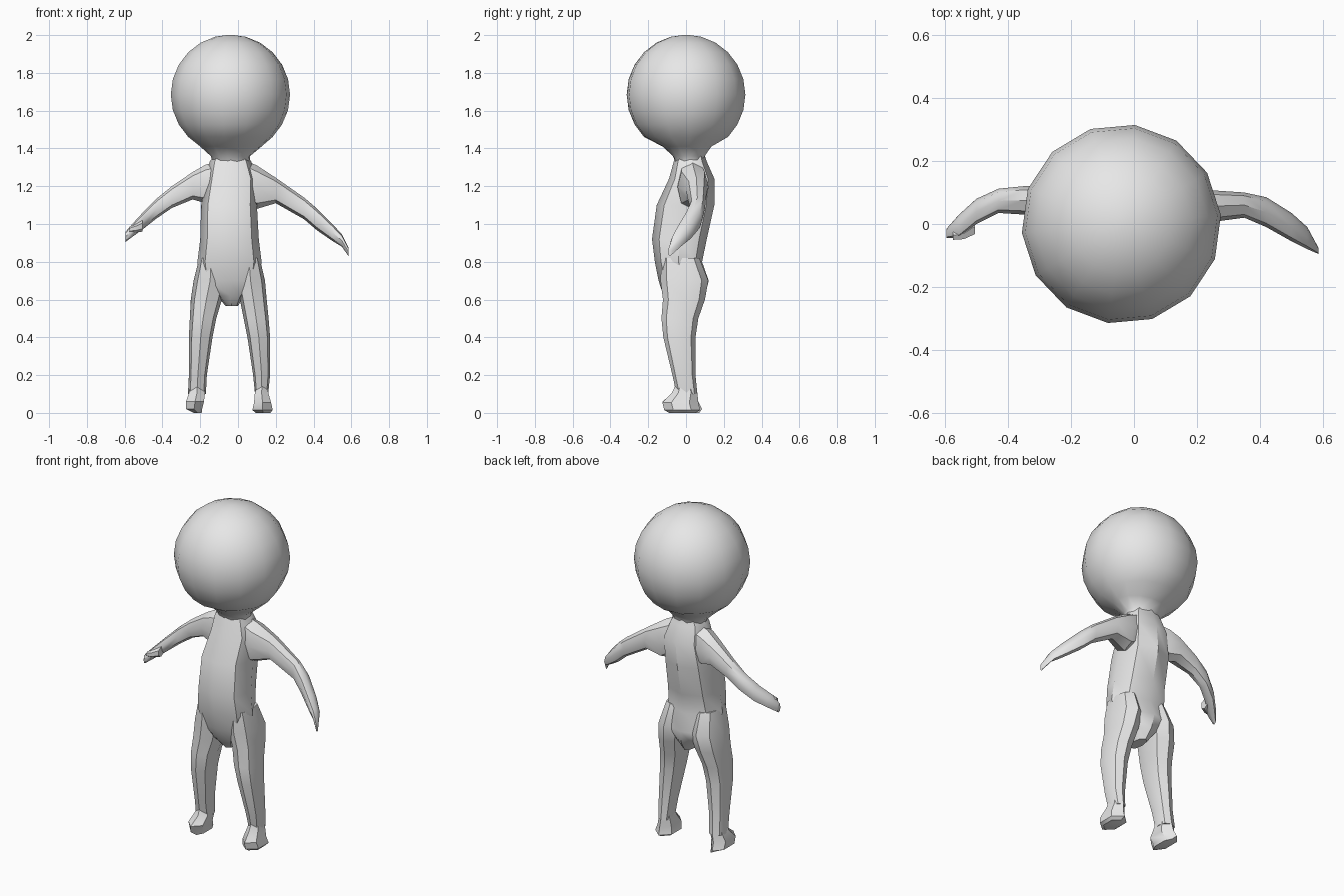
import bpy, bmesh, math

grey = bpy.data.materials.new("plain grey")
grey.diffuse_color = (0.8, 0.8, 0.8, 1)

# Unit cross-sections
BLOCK = [(0, -1), (.76, -.74), (1, 0), (.74, .72), (0, 1), (-.74, .72), (-1, 0), (-.76, -.74)]
SLIM = [(0, -1), (.9, -.5), (.9, .5), (0, 1), (-.9, .5), (-.9, -.5)]
ROUND = [(math.cos(math.tau * (i + .2) / 14), math.sin(math.tau * (i + .2) / 14)) for i in range(14)]


def loft(name, sections, shape, axis="z", angle=40):
    """Skin rings given as (position, low a, high a, low b, high b) along an axis."""
    bm = bmesh.new()
    rings = []
    for t, a0, a1, b0, b1 in sections:
        ring = []
        for u, v in shape:
            a = (a0 + a1) / 2 + u * (a1 - a0) / 2
            b = (b0 + b1) / 2 + v * (b1 - b0) / 2
            ring.append(bm.verts.new((a, b, t) if axis == "z" else (t, a, b)))
        rings.append(ring)
    n = len(shape)
    for r, s in zip(rings, rings[1:]):
        for i in range(n):
            bm.faces.new((r[i], r[(i + 1) % n], s[(i + 1) % n], s[i]))
    bm.faces.new(rings[0])
    bm.faces.new(rings[-1])
    bmesh.ops.recalc_face_normals(bm, faces=bm.faces)
    mesh = bpy.data.meshes.new(name)
    bm.to_mesh(mesh)
    bm.free()
    mesh.materials.append(grey)
    obj = bpy.data.objects.new(name, mesh)
    bpy.context.collection.objects.link(obj)
    bpy.context.view_layer.objects.active = obj
    bpy.ops.object.select_all(action="DESELECT")
    obj.select_set(True)
    bpy.ops.object.shade_smooth_by_angle(angle=math.radians(angle))
    return obj


# Round head that flares out of the neck
head = [(1.32, -.13, .06, -.055, .095), (1.36, -.145, .065, -.07, .10),
        (1.41, -.20, .125, -.125, .135)]
R = .317
for k in range(3, 12):
    p = math.pi * k / 12
    r = R * math.sin(p)
    head.append((1.685 - R * math.cos(p), -.04 - r, -.04 + r, -r, r))
head.append((2.0, -.06, -.02, -.02, .02))
loft("head", head, ROUND, angle=60)

# Torso from neck to crotch
loft("torso", [
    (1.36, -.13, .05, -.05, .10), (1.33, -.15, .07, -.065, .11),
    (1.24, -.17, .10, -.09, .15), (1.10, -.195, .10, -.155, .15),
    (.92, -.20, .11, -.18, .11), (.80, -.215, .125, -.165, .085),
    (.70, -.20, .11, -.145, .12), (.62, -.11, .03, -.12, .10),
    (.565, -.065, .0, -.07, .06)], BLOCK)

# Legs: shared depth profile, separate side bounds
DEPTH = [(.82, -.13, .07), (.70, -.135, .118), (.60, -.122, .10), (.50, -.13, .065),
         (.40, -.12, .05), (.20, -.072, .05), (.10, -.05, .06)]
SIDES = {
    "left_leg": [(.0, .115), (-.01, .143), (.01, .152), (.03, .162), (.05, .17), (.08, .17), (.09, .16)],
    "right_leg": [(-.205, -.08), (-.235, -.06), (-.25, -.085), (-.255, -.115),
                  (-.26, -.135), (-.26, -.165), (-.265, -.17)],
}
for name, sides in SIDES.items():
    loft(name, [(z, x0, x1, y0, y1) for (z, y0, y1), (x0, x1) in zip(DEPTH, sides)], BLOCK)

# Angular feet
loft("left_foot", [(.16, .10, .155, -.05, .045), (.105, .085, .165, -.075, .06),
                   (.055, .08, .18, -.125, .065), (.015, .07, .19, -.115, .075),
                   (.0, .09, .175, -.09, .05)], SLIM)
loft("right_foot", [(.16, -.25, -.18, -.05, .05), (.105, -.265, -.17, -.07, .06),
                    (.06, -.28, -.175, -.125, .065), (.02, -.28, -.185, -.115, .085),
                    (.0, -.235, -.19, -.09, .07)], SLIM)

# Arms curving down and forward to the hands
loft("right_arm", [
    (-.10, -.04, .10, 1.12, 1.33), (-.17, -.035, .12, 1.11, 1.315),
    (-.24, -.005, .125, 1.13, 1.275), (-.35, .03, .12, 1.085, 1.20),
    (-.43, .035, .112, 1.03, 1.135), (-.50, .0, .08, .975, 1.065),
    (-.555, -.045, .03, .935, 1.005), (-.595, -.045, -.015, .905, .96)], BLOCK, "x")
loft("left_arm", [
    (.03, -.04, .10, 1.12, 1.34), (.10, -.045, .12, 1.08, 1.31),
    (.20, .0, .11, 1.11, 1.245), (.35, .02, .10, 1.025, 1.14),
    (.42, -.01, .085, .965, 1.08), (.50, -.055, .035, .91, 1.0),
    (.55, -.08, -.01, .88, .945), (.585, -.095, -.075, .83, .875)], BLOCK, "x")

# Small thumb on one hand
loft("right_thumb", [(-.575, -.052, -.02, .955, .985), (-.54, -.05, -.01, .955, 1.0),
                     (-.505, -.035, .02, .96, 1.02)], SLIM, "x")
